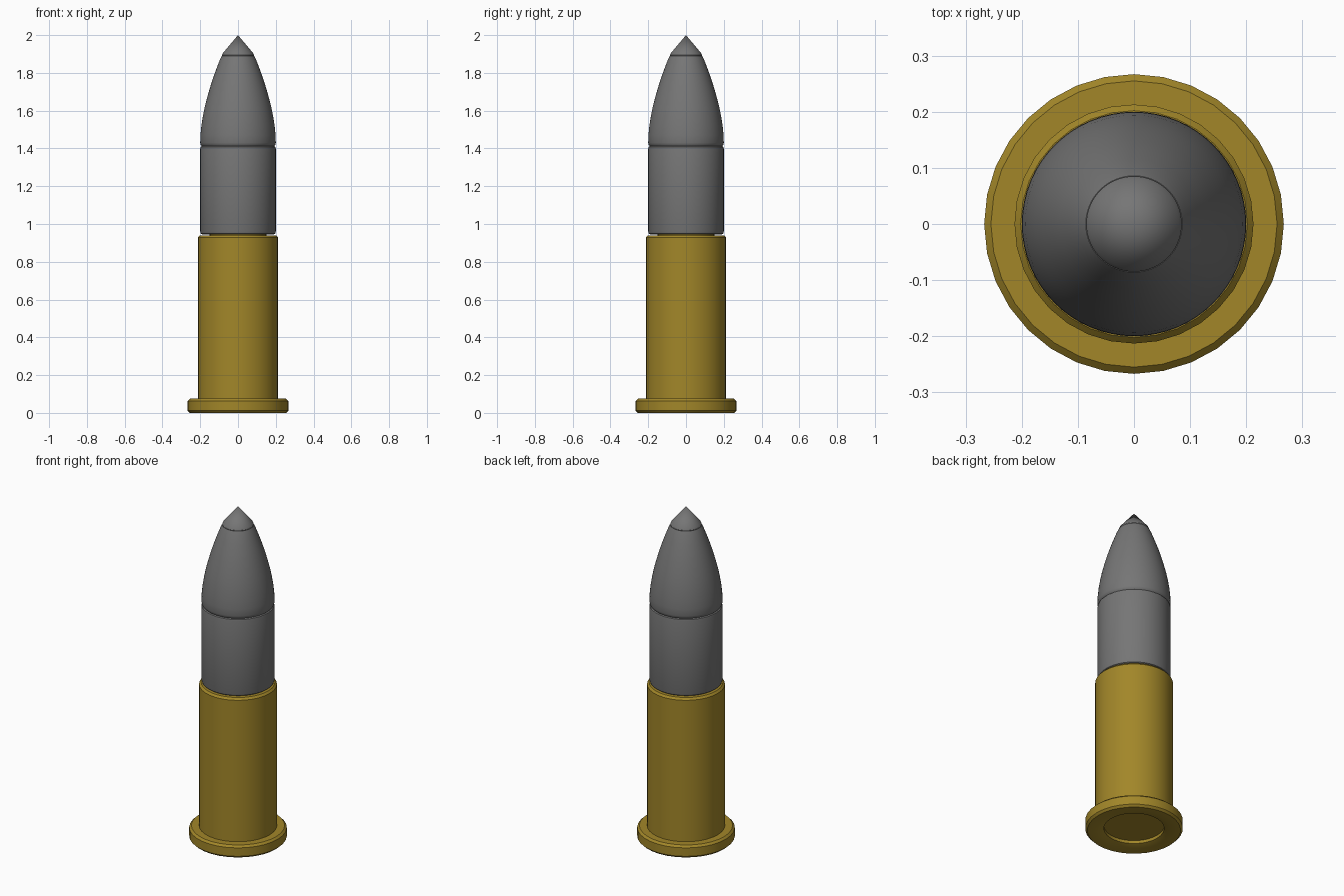
import bpy, math

if "Cube" in bpy.data.objects:
    bpy.data.objects.remove(bpy.data.objects["Cube"])


def material(name, colour):
    m = bpy.data.materials.new(name)
    m.diffuse_color = (*colour, 1)
    m.use_nodes = True
    m.node_tree.nodes["Principled BSDF"].inputs["Base Color"].default_value = m.diffuse_color
    return m


def lathe(name, profile, sides, mat):
    """Spin (radius, height) points around z; radius 0 gives a single pole."""
    verts, rings, faces = [], [], []
    for r, z in profile:
        start = len(verts)
        n = 1 if r == 0 else sides
        for i in range(n):
            a = 2 * math.pi * i / sides
            verts.append((r * math.cos(a), r * math.sin(a), z))
        rings.append([start + i % n for i in range(sides)])
    for lo, hi in zip(rings, rings[1:]):
        for i in range(sides):
            j = (i + 1) % sides
            quad = list(dict.fromkeys((lo[i], lo[j], hi[j], hi[i])))
            faces.append(quad)
    mesh = bpy.data.meshes.new(name)
    mesh.from_pydata(verts, [], faces)
    mesh.materials.append(mat)
    mesh.validate()
    obj = bpy.data.objects.new(name, mesh)
    bpy.context.collection.objects.link(obj)
    bpy.ops.object.select_all(action='DESELECT')
    obj.select_set(True)
    bpy.context.view_layer.objects.active = obj
    bpy.ops.object.shade_smooth_by_angle(angle=math.radians(30))
    return obj


brass = material("brass", (0.36, 0.24, 0.022))
lead = material("lead_grey", (0.18, 0.18, 0.18))

# Case: recessed base, rim, straight wall, chamfered mouth, closed neck
lathe("case", [
    (0, 0.03), (0.165, 0.03), (0.165, 0.012), (0.205, 0), (0.255, 0),
    (0.267, 0.012), (0.267, 0.063), (0.255, 0.075), (0.213, 0.075),
    (0.213, 0.928), (0.202, 0.94), (0.15, 0.94), (0.15, 0.96), (0, 0.96),
], 32, brass)

# Bullet body: straight cylinder with softened ends
lathe("bullet_body", [
    (0, 0.945), (0.19, 0.945), (0.197, 0.95), (0.2, 0.96),
    (0.2, 1.4), (0.198, 1.408), (0.19, 1.413), (0, 1.413),
], 64, lead)

# Bullet nose: curved ogive
ogive = [(0.2, 1.43), (0.199, 1.47), (0.194, 1.52), (0.186, 1.57),
         (0.176, 1.62), (0.163, 1.67), (0.149, 1.72), (0.133, 1.77),
         (0.115, 1.82), (0.096, 1.87), (0.086, 1.89)]
lathe("bullet_nose", [(0, 1.41), (0.19, 1.41), (0.197, 1.418)] + ogive + [(0, 1.89)],
      64, lead)

# Bullet tip: small cone with a rounded lower edge
lathe("bullet_tip", [
    (0, 1.885), (0.078, 1.885), (0.084, 1.888), (0.085, 1.894),
    (0.08, 1.905), (0, 2.0),
], 64, lead)
